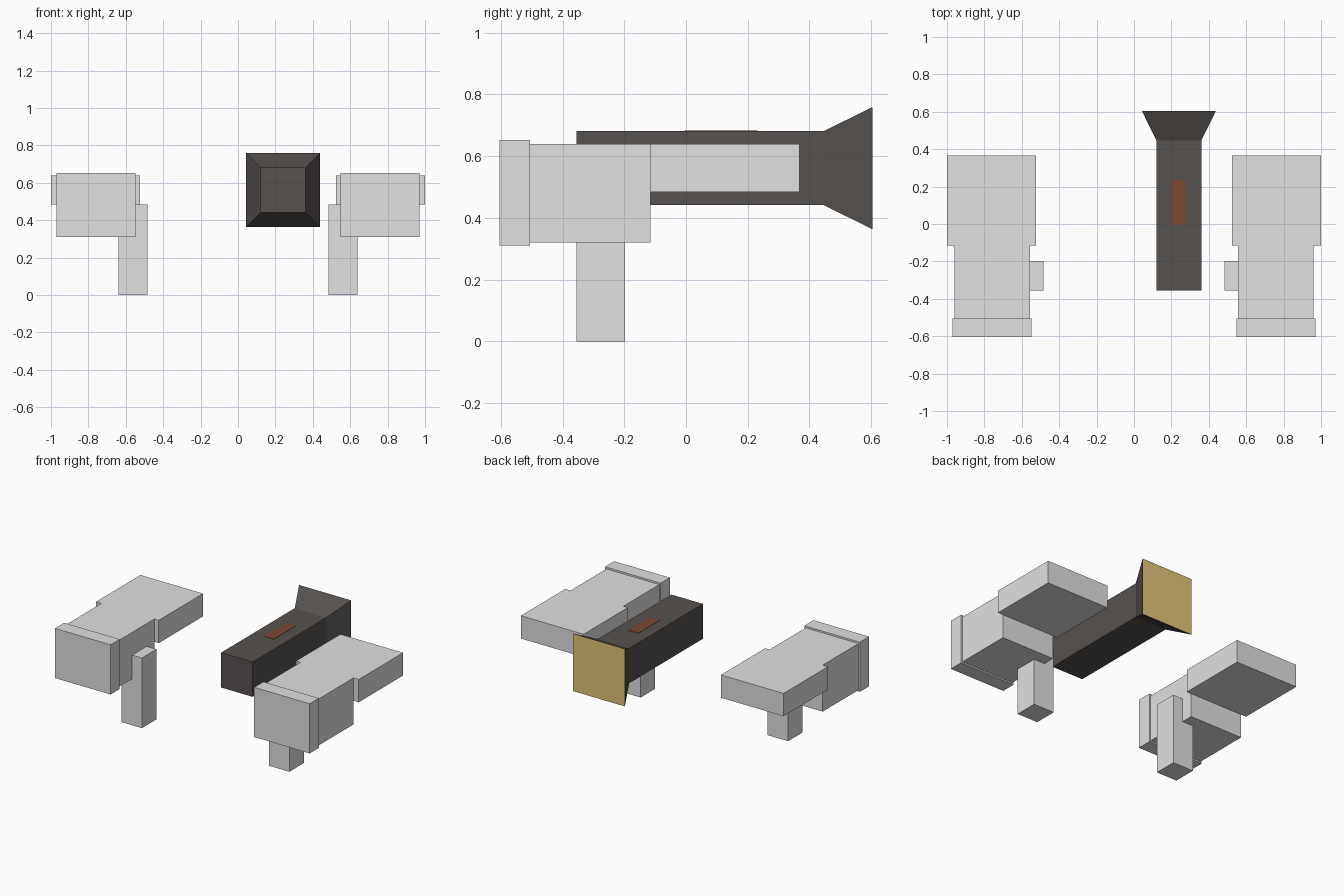
import bpy, bmesh

if "Cube" in bpy.data.objects:
    bpy.data.objects.remove(bpy.data.objects["Cube"])


def material(name, rgb):
    m = bpy.data.materials.new(name)
    m.diffuse_color = (*rgb, 1)
    m.use_nodes = True
    m.node_tree.nodes["Principled BSDF"].inputs["Base Color"].default_value = m.diffuse_color
    return m


GREY = material("light grey", (0.75, 0.75, 0.75))
DARK = material("dark brown grey", (0.095, 0.085, 0.08))
BRASS = material("brass", (0.75, 0.56, 0.18))
RUST = material("rust", (0.2, 0.067, 0.033))


def finish(name, bm, *mats):
    bmesh.ops.recalc_face_normals(bm, faces=bm.faces[:])
    me = bpy.data.meshes.new(name)
    bm.to_mesh(me)
    bm.free()
    for m in mats:
        me.materials.append(m)
    ob = bpy.data.objects.new(name, me)
    bpy.context.collection.objects.link(ob)
    return ob


def box(name, x, y, z, mat):
    bm = bmesh.new()
    bmesh.ops.create_cube(bm, size=1)
    for v in bm.verts:
        v.co = [r[0] if c < 0 else r[1] for c, r in zip(v.co, (x, y, z))]
    return finish(name, bm, mat)


# Pair of grey side units, mirrored across x = 0
PARTS = {
    "housing": ((0.557, 0.96), (-0.505, -0.115), (0.32, 0.64)),
    "front_cap": ((0.547, 0.97), (-0.605, -0.505), (0.31, 0.652)),
    "rear_arm": ((0.523, 1.0), (-0.115, 0.367), (0.483, 0.64)),
    "grip": ((0.483, 0.64), (-0.355, -0.197), (0.0, 0.483)),
}
for side, s in (("right", 1), ("left", -1)):
    for part, (x, y, z) in PARTS.items():
        box(f"{side}_{part}", sorted(s * c for c in x), y, z, GREY)

# Square barrel with a flared, brass-faced rear end
bm = bmesh.new()
rings = []
for y, r in ((-0.355, 0.12), (0.446, 0.12), (0.605, 0.198)):
    rings.append([bm.verts.new((0.24 + r * a, y, 0.561 + r * b))
                  for a, b in ((-1, -1), (1, -1), (1, 1), (-1, 1))])
bm.faces.new(rings[0])
for lo, hi in zip(rings, rings[1:]):
    for i in range(4):
        j = (i + 1) % 4
        bm.faces.new((lo[i], lo[j], hi[j], hi[i]))
bm.faces.new(rings[-1]).material_index = 1
finish("barrel", bm, DARK, BRASS)

# Painted strip on top of the barrel
box("top_strip", (0.2, 0.277), (-0.005, 0.232), (0.678, 0.683), RUST)
